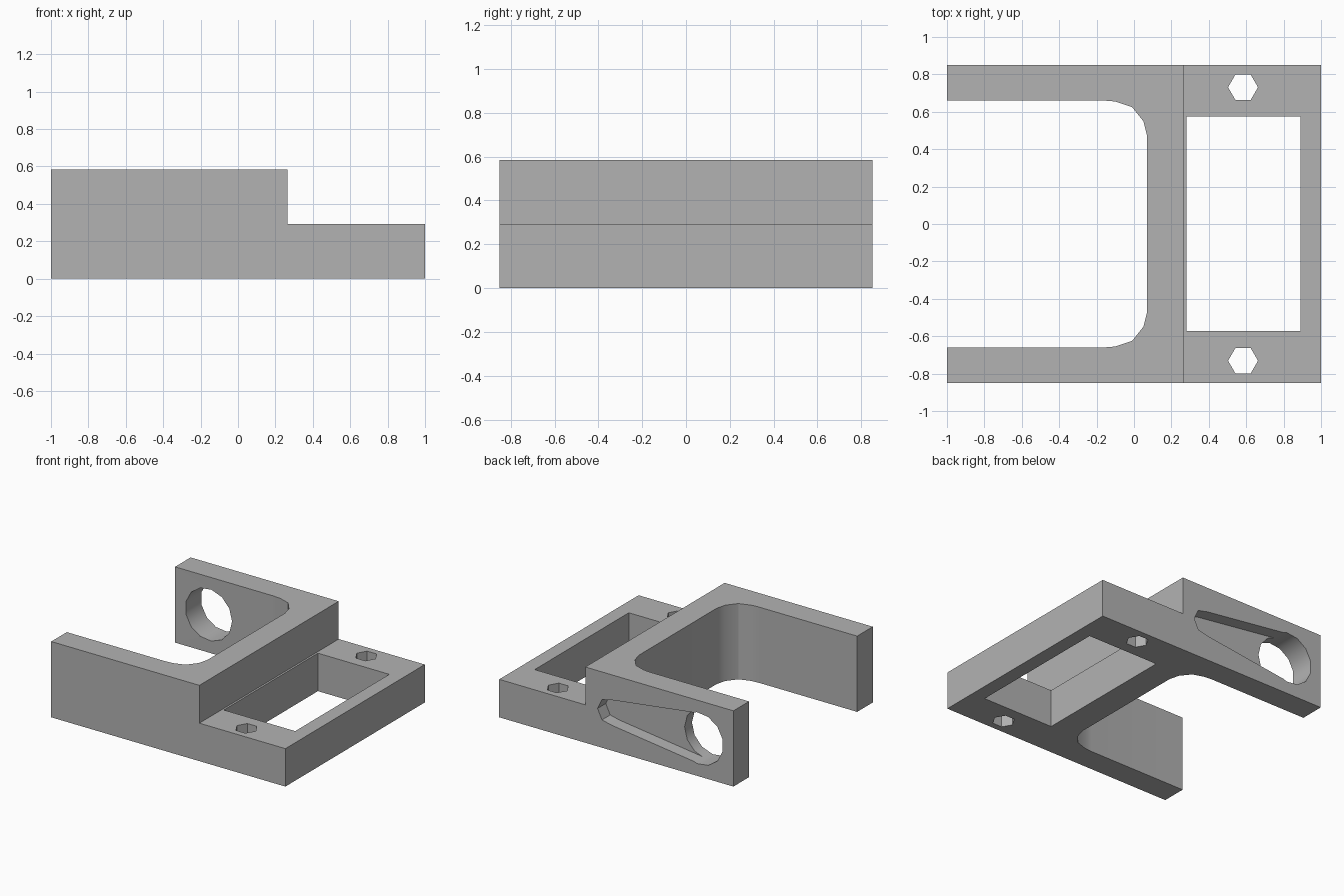
import bpy, bmesh
from math import cos, sin, tau
from mathutils import Vector

cube = bpy.data.objects.get("Cube")
if cube:
    bpy.data.objects.remove(cube, do_unlink=True)

grey = bpy.data.materials.new("plain_grey")
grey.use_nodes = True
colour = (0.45, 0.45, 0.45, 1)
grey.diffuse_color = colour
grey.node_tree.nodes["Principled BSDF"].inputs["Base Color"].default_value = colour


def prism(name, points, axis, low, high):
    """Extrude a closed outline along z (outline in x, y) or y (outline in x, z)."""
    place = (lambda a, b: (a, b, low)) if axis == "z" else (lambda a, b: (a, low, b))
    bm = bmesh.new()
    face = bm.faces.new([bm.verts.new(place(a, b)) for a, b in points])
    top = bmesh.ops.extrude_face_region(bm, geom=[face])["geom"]
    shift = Vector((0, 0, high - low)) if axis == "z" else Vector((0, high - low, 0))
    bmesh.ops.translate(bm, vec=shift, verts=[v for v in top if isinstance(v, bmesh.types.BMVert)])
    bmesh.ops.recalc_face_normals(bm, faces=bm.faces)
    mesh = bpy.data.meshes.new(name)
    bm.to_mesh(mesh)
    bm.free()
    obj = bpy.data.objects.new(name, mesh)
    bpy.context.collection.objects.link(obj)
    mesh.materials.append(grey)
    return obj


def ring(x, y, radius, sides):
    return [(x + radius * cos(tau * i / sides), y + radius * sin(tau * i / sides))
            for i in range(sides)]


def rect(x0, x1, y0, y1):
    return [(x0, y0), (x1, y0), (x1, y1), (x0, y1)]


# Stepped body: tall fork end, low mounting frame
bracket = prism("bracket", [(-1, 0), (1, 0), (1, 0.293), (0.265, 0.293),
                            (0.265, 0.585), (-1, 0.585)], "y", -0.85, 0.85)

# Open fork gap with rounded inner corners
corner = [(-1.2, 0.66), (-0.16, 0.66), (-0.1, 0.655), (-0.01, 0.625), (0.05, 0.55), (0.07, 0.47)]
gap = corner + [(x, -y) for x, y in reversed(corner)]

# Tapered arm recess in the outer face of the back fork
hub_x, mid_z = -0.713, 0.293
tip = ring(0.06, mid_z, 0.1, 7)
recess = [(hub_x, mid_z - 0.195)] + [tip[i] for i in (5, 6, 0, 1, 2)] + [(hub_x, mid_z + 0.195)]

cutters = [
    prism("fork_gap_cutter", gap, "z", -0.2, 0.8),
    prism("window_cutter", rect(0.28, 0.89, -0.573, 0.575), "z", -0.2, 0.8),
    prism("hub_hole_cutter", ring(hub_x, mid_z, 0.2, 13), "y", 0.5, 1.0),
    prism("arm_recess_cutter", recess, "y", 0.75, 1.0),
]
# Pair of screw holes
for side, label in ((1, "back"), (-1, "front")):
    cutters.append(prism(label + "_screw_hole_cutter", ring(0.583, side * 0.731, 0.08, 6),
                         "z", -0.2, 0.8))

bpy.ops.object.select_all(action="DESELECT")
bracket.select_set(True)
bpy.context.view_layer.objects.active = bracket
for cutter in cutters:
    mod = bracket.modifiers.new(cutter.name, "BOOLEAN")
    mod.operation = "DIFFERENCE"
    mod.solver = "EXACT"
    mod.object = cutter
    bpy.ops.object.modifier_apply(modifier=mod.name)
for cutter in cutters:
    bpy.data.objects.remove(cutter, do_unlink=True)

bpy.ops.object.shade_smooth_by_angle()
